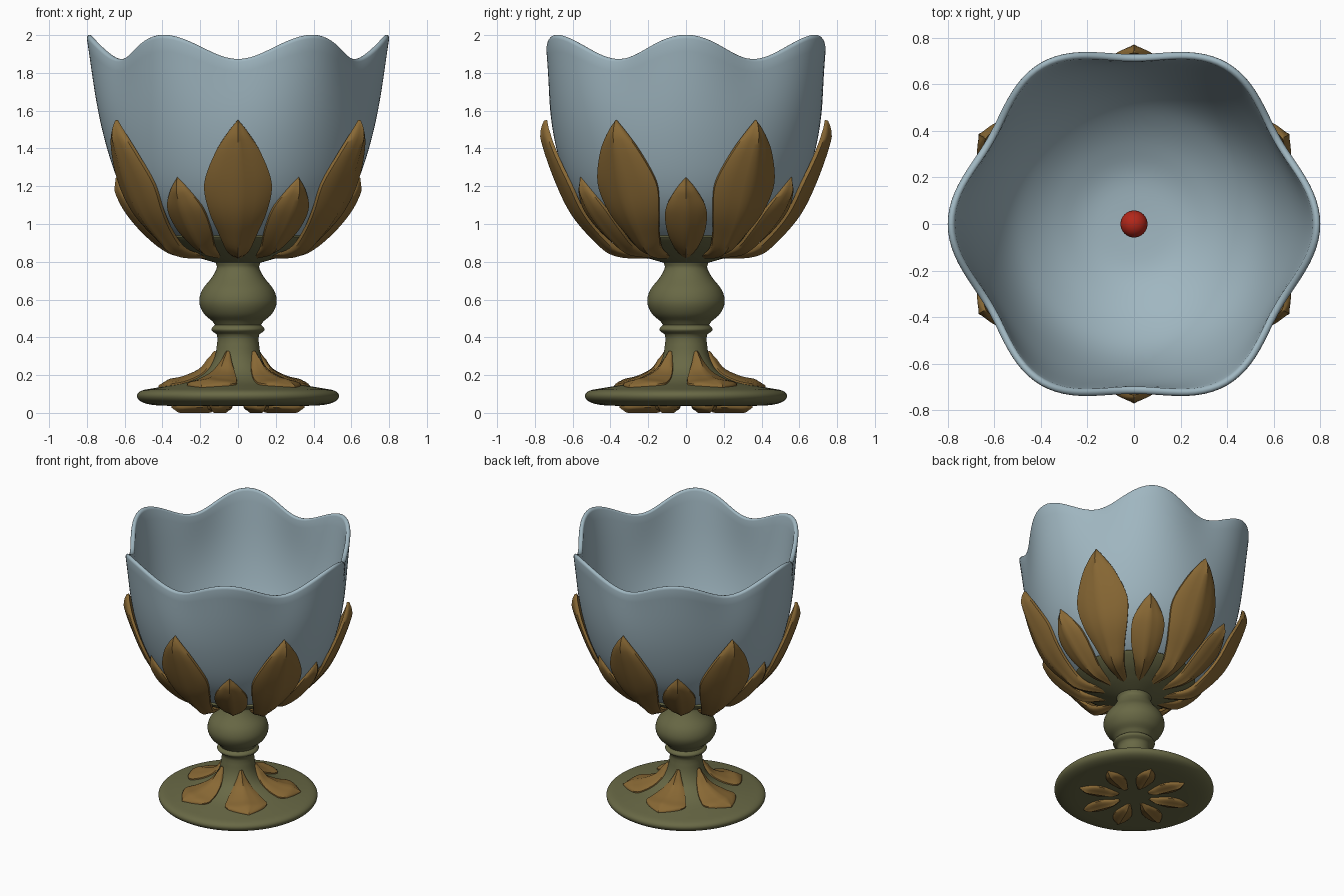
import bpy, bmesh, math
from mathutils import Vector

if "Cube" in bpy.data.objects:
    bpy.data.objects.remove(bpy.data.objects["Cube"])


def material(name, rgb):
    m = bpy.data.materials.new(name)
    m.diffuse_color = (*rgb, 1)
    m.use_nodes = True
    m.node_tree.nodes["Principled BSDF"].inputs["Base Color"].default_value = m.diffuse_color
    return m


GLASS = material("pale_blue", (0.35, 0.47, 0.53))
OLIVE = material("olive_bronze", (0.14, 0.14, 0.06))
BRONZE = material("golden_bronze", (0.25, 0.14, 0.035))
RED = material("red", (0.45, 0.02, 0.01))


def spline(pts, n):
    """Catmull-Rom curve through points, n samples per span."""
    p = [Vector(q) for q in pts]
    p = [2 * p[0] - p[1]] + p + [2 * p[-1] - p[-2]]
    out = []
    for i in range(1, len(p) - 2):
        a, b, c, d = p[i - 1:i + 3]
        for k in range(n):
            t = k / n
            out.append(0.5 * (2 * b + (c - a) * t + (2 * a - 5 * b + 4 * c - d) * t * t
                              + (3 * b - a - 3 * c + d) * t ** 3))
    return out + [p[-2]]


def normal(path, i):
    """Normal in the radius/height plane, to the right of travel."""
    d = (path[min(i + 1, len(path) - 1)] - path[max(i - 1, 0)]).normalized()
    return Vector((d.y, -d.x))


def finish(name, bm, mat, angle=50):
    bmesh.ops.remove_doubles(bm, verts=bm.verts, dist=0.0004)
    bmesh.ops.recalc_face_normals(bm, faces=bm.faces)
    me = bpy.data.meshes.new(name)
    bm.to_mesh(me)
    bm.free()
    ob = bpy.data.objects.new(name, me)
    bpy.context.collection.objects.link(ob)
    me.materials.append(mat)
    bpy.ops.object.select_all(action='DESELECT')
    ob.select_set(True)
    bpy.context.view_layer.objects.active = ob
    bpy.ops.object.shade_smooth_by_angle(angle=math.radians(angle))
    return ob


def bridge(bm, rings):
    for a, b in zip(rings, rings[1:]):
        for j in range(len(a)):
            k = (j + 1) % len(a)
            bm.faces.new((a[j], a[k], b[k], b[j]))


def lathe(name, path, mat, sides=96, warp=None):
    bm = bmesh.new()
    rings = []
    for r, z in path:
        ring = []
        for j in range(sides):
            a = 2 * math.pi * j / sides
            rr, zz = warp(r, z, a) if warp else (r, z)
            ring.append(bm.verts.new((rr * math.cos(a), rr * math.sin(a), zz)))
        rings.append(ring)
    bridge(bm, rings)
    return finish(name, bm, mat)


def petals(name, pts, widths, thick, count, start, flip=1, n=5):
    """Ridged petals that lie along a radial path, repeated around z."""
    path = spline(pts, n)
    wide = [w.x for w in spline([(w, 0) for w in widths], n)]
    us = [-1, -0.8, -0.5, -0.2, 0, 0.2, 0.5, 0.8, 1]
    hs = [0.25, 0.5, 0.66, 0.82, 1, 0.82, 0.66, 0.5, 0.25]
    section = list(zip(us, hs)) + [(u, -0.15) for u in reversed(us)]
    for c in range(count):
        base = math.radians(start + 360 * c / count)
        bm = bmesh.new()
        rings = []
        for i, p in enumerate(path):
            t = i / (len(path) - 1)
            th = thick * min(1, 0.3 + 4 * t, 0.3 + 4 * (1 - t))
            nv = normal(path, i) * flip
            ring = []
            for u, h in section:
                q = p + nv * th * h
                a = base + u * max(wide[i], 0.002) / max(p.x, 0.05)
                ring.append(bm.verts.new((q.x * math.cos(a), q.x * math.sin(a), q.y)))
            rings.append(ring)
        bridge(bm, rings)
        bm.faces.new(rings[0])
        bm.faces.new(rings[-1])
        finish(f"{name}_{c + 1}", bm, BRONZE)


# Bowl: six-lobed glass wall with rounded wavy rim
outer = spline([(0.001, 0.835), (0.2, 0.85), (0.34, 0.905), (0.46, 0.985), (0.56, 1.09),
                (0.635, 1.23), (0.695, 1.42), (0.735, 1.63), (0.765, 1.92)], 5)
T = 0.032
inner = [p - normal(outer, i) * T for i, p in enumerate(outer)]
inner[0].x = 0.001
tip = outer[-1] - normal(outer, len(outer) - 1) * T / 2
rim = [tip + Vector((math.cos(a), math.sin(a))) * T / 2
       for a in (math.radians(d) for d in (30, 60, 90, 120, 150))]


def lobes(r, z, a):
    w = max(0, (z - 1.15) / 0.78)
    c = math.cos(6 * a)
    return r + 0.036 * c * w ** 1.7, z + 0.063 * c * w ** 2


lathe("bowl", outer + rim + inner[::-1], GLASS, 144, lobes)

# Small red ball resting in the bowl
bpy.ops.mesh.primitive_uv_sphere_add(segments=32, ring_count=16, radius=0.058, location=(0, 0, 0.925))
ball = bpy.context.object
ball.name = "red_ball"
ball.data.materials.append(RED)
bpy.ops.object.shade_smooth()

# Foot, stem with bulb and ring, and the shallow cap under the bowl
foot = spline([(0.001, 0.037), (0.25, 0.037), (0.43, 0.04), (0.51, 0.058), (0.535, 0.09), (0.51, 0.118),
               (0.42, 0.135), (0.28, 0.162), (0.175, 0.215), (0.125, 0.29), (0.108, 0.39)], 4)
ring = spline([(0.112, 0.415), (0.138, 0.435), (0.138, 0.45), (0.122, 0.465)], 4)
bulb = spline([(0.135, 0.485), (0.18, 0.525), (0.205, 0.585), (0.19, 0.65), (0.14, 0.715),
               (0.113, 0.765), (0.118, 0.795)], 4)
cap = spline([(0.2, 0.818), (0.32, 0.868), (0.405, 0.925), (0.4, 0.94)], 4)
lathe("foot_and_stem", foot + ring + bulb + cap, OLIVE)

# Leaves holding the bowl: six tall, six short between them
petals("tall_leaf", [(0.2, 0.83), (0.36, 0.868), (0.475, 0.965), (0.57, 1.08),
                     (0.64, 1.22), (0.7, 1.38), (0.73, 1.49), (0.737, 1.55)],
       [0.025, 0.06, 0.105, 0.155, 0.178, 0.12, 0.05, 0.002], 0.048, 6, 30)
petals("short_leaf", [(0.2, 0.83), (0.35, 0.882), (0.465, 0.97), (0.56, 1.08),
                      (0.61, 1.175), (0.635, 1.25)],
       [0.02, 0.06, 0.1, 0.108, 0.06, 0.002], 0.042, 6, 0)

# Drop-shaped petals on top of the foot
petals("foot_petal", [(0.118, 0.325), (0.138, 0.262), (0.19, 0.203), (0.28, 0.162),
                      (0.355, 0.146), (0.425, 0.134)],
       [0.01, 0.035, 0.075, 0.125, 0.14, 0.002], 0.036, 5, -45, flip=-1)

# Rosette under the foot
petals("underside_petal", [(0.11, 0.037), (0.18, 0.037), (0.25, 0.037), (0.32, 0.037), (0.38, 0.038)],
       [0.01, 0.04, 0.06, 0.048, 0.002], 0.037, 8, 22.5)
